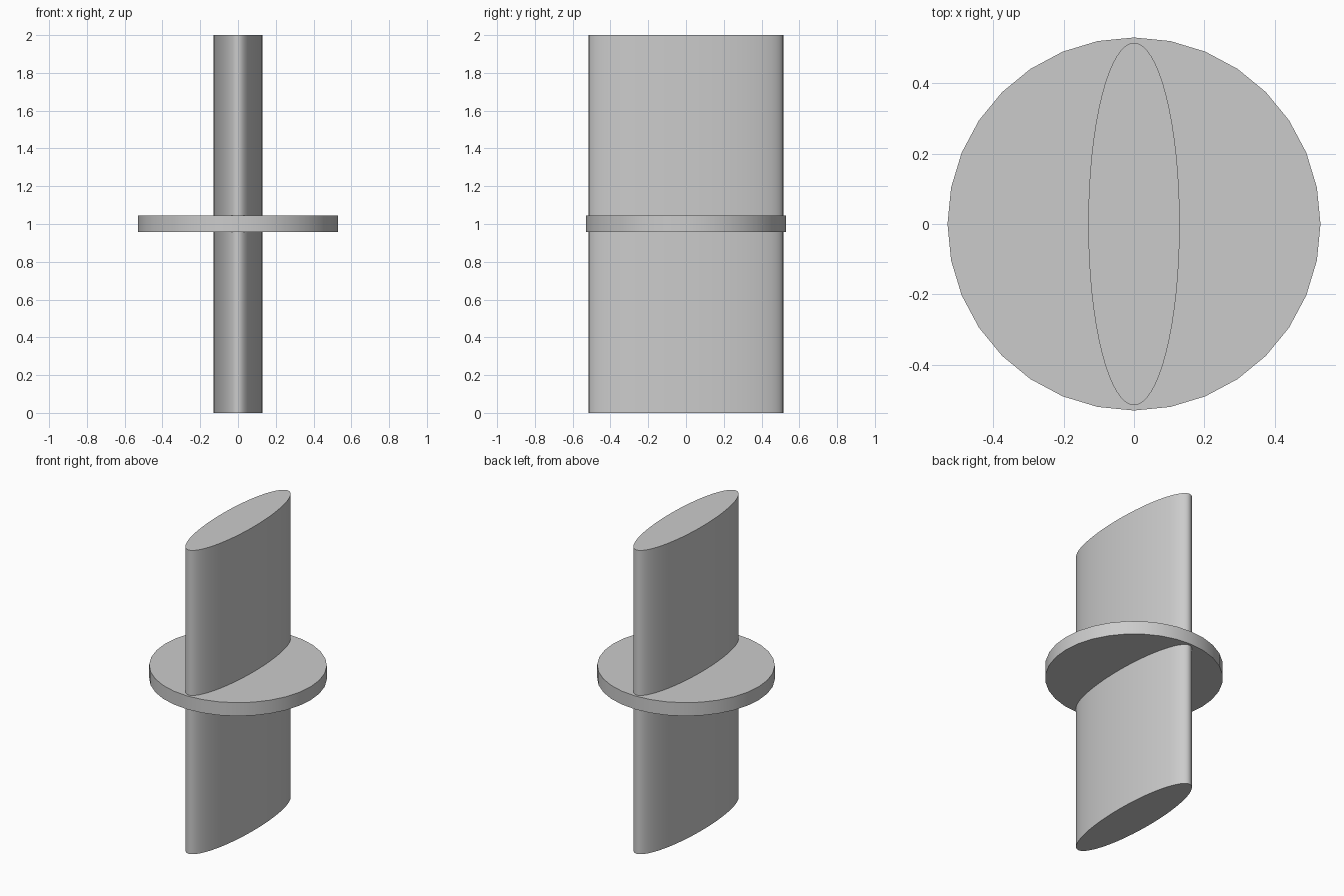
import bpy

cube = bpy.data.objects.get("Cube")
if cube:
    bpy.data.objects.remove(cube, do_unlink=True)

grey = bpy.data.materials.new("plain grey")
grey.use_nodes = True
colour = (0.6, 0.6, 0.6, 1)
grey.diffuse_color = colour
grey.node_tree.nodes["Principled BSDF"].inputs["Base Color"].default_value = colour


def column(name, radius_x, radius_y, bottom, top, sides):
    """Upright cylinder with an elliptical section and crisp rims."""
    bpy.ops.mesh.primitive_cylinder_add(
        vertices=sides, radius=1, depth=1, location=(0, 0, (bottom + top) / 2))
    part = bpy.context.object
    part.name = name
    part.scale = (radius_x, radius_y, top - bottom)
    bpy.ops.object.transform_apply(location=False, rotation=False, scale=True)
    part.data.materials.append(grey)
    bpy.ops.object.shade_smooth_by_angle()
    return part


# Tall flattened oval post passing through the collar
column("oval_post", 0.13, 0.515, 0, 2, 64)

# Thin round collar at mid height
column("round_collar", 0.53, 0.53, 0.957, 1.045, 32)
